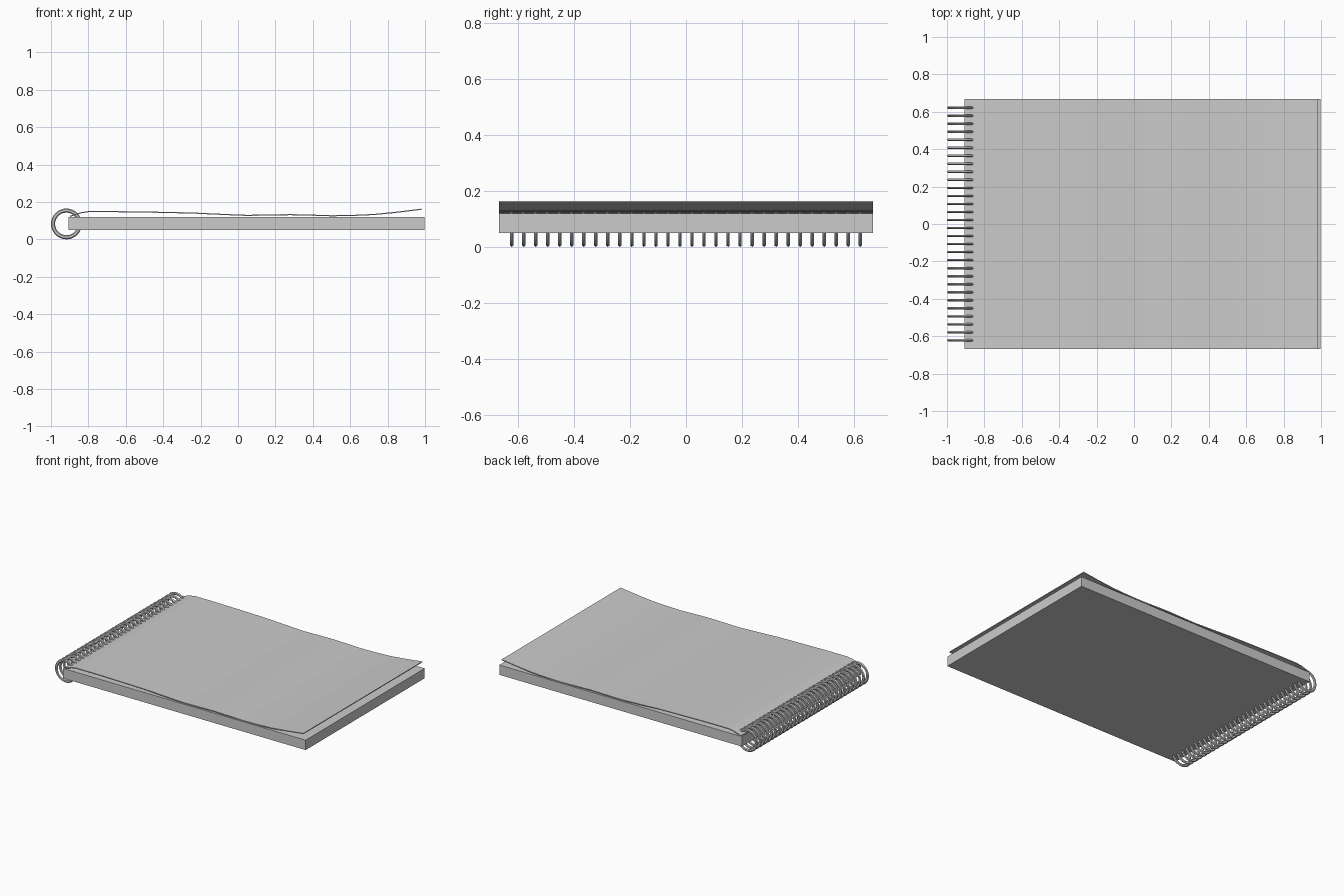
import bpy
import bmesh
import math

if "Cube" in bpy.data.objects:
    bpy.data.objects.remove(bpy.data.objects["Cube"])

HALF_Y = 0.667


def make_object(name, bm):
    bmesh.ops.recalc_face_normals(bm, faces=bm.faces)
    mesh = bpy.data.meshes.new(name)
    bm.to_mesh(mesh)
    bm.free()
    obj = bpy.data.objects.new(name, mesh)
    bpy.context.collection.objects.link(obj)
    return obj


def extruded_profile(name, outline):
    """Closed x-z outline extruded across the full page width in y."""
    bm = bmesh.new()
    front = [bm.verts.new((x, -HALF_Y, z)) for x, z in outline]
    back = [bm.verts.new((x, HALF_Y, z)) for x, z in outline]
    n = len(outline)
    bm.faces.new(front)
    bm.faces.new(back[::-1])
    for i in range(n):
        j = (i + 1) % n
        bm.faces.new((front[i], back[i], back[j], front[j]))
    return make_object(name, bm)


# Stack of pages
extruded_profile("page_block", [(-0.905, 0.05), (0.998, 0.05), (0.998, 0.12), (-0.905, 0.12)])

# Curling top sheet, given by its upper edge
top = [(-0.898, 0.126), (-0.875, 0.134), (-0.84, 0.145), (-0.80, 0.151), (-0.65, 0.151),
       (-0.45, 0.148), (-0.25, 0.144), (-0.10, 0.137), (0.05, 0.131), (0.16, 0.133),
       (0.28, 0.135), (0.40, 0.132), (0.50, 0.129), (0.62, 0.131), (0.73, 0.136),
       (0.85, 0.148), (0.98, 0.164)]
extruded_profile("top_sheet", top + [(x, z - 0.006) for x, z in reversed(top)])

# Row of binding rings
RINGS, MAJOR, MINOR, SIDES, CROSS = 30, 0.0715, 0.011, 32, 6
CX, CZ = -0.9175, 0.0825
for k in range(RINGS):
    y0 = -0.622 + 1.244 * k / (RINGS - 1)
    bm = bmesh.new()
    grid = []
    for i in range(SIDES):
        a = 2 * math.pi * i / SIDES
        loop = []
        for j in range(CROSS):
            b = 2 * math.pi * j / CROSS
            r = MAJOR + MINOR * math.cos(b)
            loop.append(bm.verts.new((CX + r * math.cos(a), y0 + 0.007 * math.sin(b),
                                      CZ + r * math.sin(a))))
        grid.append(loop)
    for i in range(SIDES):
        for j in range(CROSS):
            i2, j2 = (i + 1) % SIDES, (j + 1) % CROSS
            bm.faces.new((grid[i][j], grid[i2][j], grid[i2][j2], grid[i][j2]))
    make_object(f"binding_ring_{k + 1:02d}", bm)
